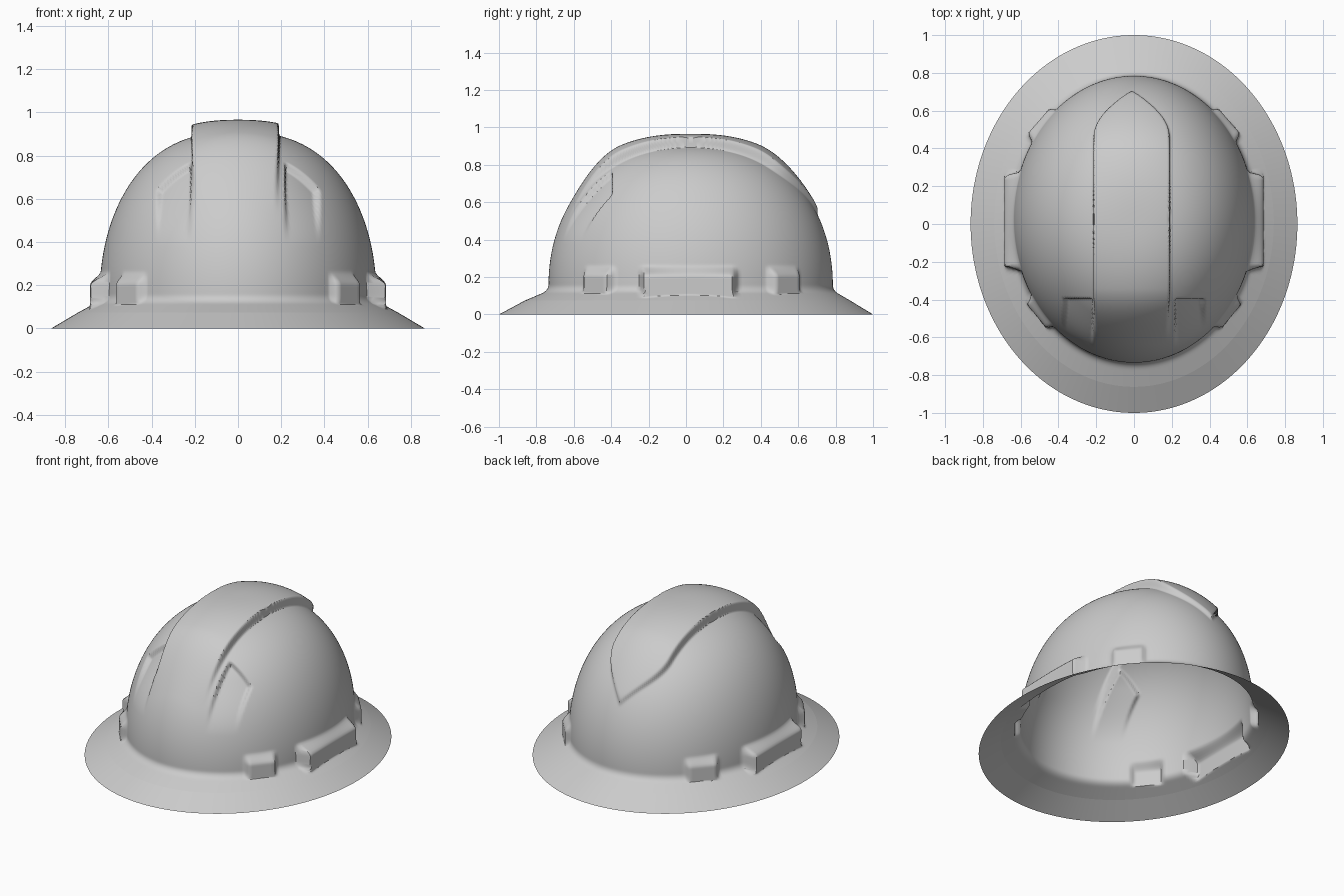
import bpy, bmesh, math
from mathutils import Vector

cube = bpy.data.objects.get("Cube")
if cube:
    bpy.data.objects.remove(cube, do_unlink=True)

SECTORS = 320
BASE_Z, DOME_H = 0.16, 0.75          # foot and height of the dome
DOME = (0.64, 0.76, 0.025)           # half width, half depth, centre y
SHELF = (0.74, 0.87, 0.008)          # where crown and brim meet
RIM = (0.865, 1.0, 0.0)
SHELF_Z = 0.074

plastic = bpy.data.materials.new("light_grey_plastic")
plastic.use_nodes = True
grey = (0.6, 0.6, 0.6, 1)
plastic.diffuse_color = grey
plastic.node_tree.nodes["Principled BSDF"].inputs["Base Color"].default_value = grey


def step(a, b, v):
    """Smooth ramp from 0 at a to 1 at b."""
    t = min(1, max(0, (v - a) / (b - a)))
    return t * t * (3 - 2 * t)


def mix(a, b, t):
    return tuple(p + (q - p) * t for p, q in zip(a, b))


def ring(shape, z, scale=1):
    """Oval ring of points."""
    rx, ry, cy = shape
    angles = [2 * math.pi * i / SECTORS for i in range(SECTORS)]
    return [Vector((rx * scale * math.cos(a), cy + ry * scale * math.sin(a), z))
            for a in angles]


def crest(p):
    """Height of the raised centre band, pointed at the back."""
    half = 0.195
    if p.y > 0.45:
        half *= 1 - ((p.y - 0.45) / 0.25) ** 2
    edge = step(half + 0.01, half - 0.015, abs(p.x + 0.012))
    fade = step(-0.64, -0.32, p.y) * (1 - 0.65 * step(0.35, 0.68, p.y))
    return 0.056 * edge * fade * step(0.45, 0.6, p.z)


def recess(p):
    """Depth of the two scooped recesses at the front."""
    x = abs(p.x)
    sides = step(0.215, 0.235, x) * step(0.38, 0.365, x)
    return 0.03 * sides * step(-0.393, -0.41, p.y) * step(0.38, 0.68, p.z)


# Accessory lugs: outward direction, face distance, centre along face, half length
LUGS = [((1, 0), 0.685, 0.015, 0.265),
        ((0.755, 0.655), 0.738, 0.08, 0.11),
        ((0.773, -0.634), 0.708, -0.05, 0.105)]


def add_lugs(p):
    side = 1 if p.x >= 0 else -1
    q = Vector((abs(p.x), p.y))
    for direction, dist, centre, half in LUGS:
        n = Vector(direction)
        along = q.dot(Vector((-n.y, n.x))) - centre
        gap = dist - q.dot(n)
        if 0 < gap < 0.3:
            q += n * gap * step(half, half - 0.03, abs(along)) * step(0.265, 0.2, p.z)
    return Vector((side * q.x, q.y, p.z))


def mould(p):
    """Press crest, recesses and lugs into the plain dome."""
    if p.z > BASE_Z:
        n = Vector((p.x / DOME[0] ** 2, (p.y - DOME[2]) / DOME[1] ** 2,
                    (p.z - BASE_Z) / DOME_H ** 2)).normalized()
        p = p + n * (crest(p) - recess(p))
    return add_lugs(p) if p.z < 0.3 else p


def make_shell(name, rings, top=None):
    bm = bmesh.new()
    rows = [[bm.verts.new(p) for p in r] for r in rings]
    for upper, lower in zip(rows, rows[1:]):
        for i in range(SECTORS):
            j = (i + 1) % SECTORS
            bm.faces.new((upper[i], lower[i], lower[j], upper[j]))
    if top is not None:
        tip = bm.verts.new(top)
        for i in range(SECTORS):
            bm.faces.new((tip, rows[0][i], rows[0][(i + 1) % SECTORS]))
    mesh = bpy.data.meshes.new(name)
    bm.to_mesh(mesh)
    bm.free()
    mesh.materials.append(plastic)
    obj = bpy.data.objects.new(name, mesh)
    bpy.context.collection.objects.link(obj)
    bpy.ops.object.select_all(action="DESELECT")
    obj.select_set(True)
    bpy.context.view_layer.objects.active = obj
    bpy.ops.object.shade_smooth_by_angle(angle=math.radians(45))


# Crown: rounded dome, then a fillet and a short shelf that run into the brim
rings = []
DOME_RINGS = 120
for k in range(1, DOME_RINGS + 1):
    a = math.pi / 2 * k / DOME_RINGS
    rings.append(ring(DOME, BASE_Z + DOME_H * math.cos(a), math.sin(a) ** 0.8))
for k in range(1, 9):
    t = k / 8
    z = (1 - t) ** 2 * BASE_Z + 2 * t * (1 - t) * 0.128 + t * t * 0.112
    rings.append(ring(mix(DOME, SHELF, 0.3 * t * t), z))
fillet_end = mix(DOME, SHELF, 0.3)
for k in range(1, 9):
    t = k / 8
    rings.append(ring(mix(fillet_end, SHELF, t), 0.112 + (SHELF_Z - 0.112) * t))
top = mould(Vector((0, DOME[2], BASE_Z + DOME_H)))
make_shell("crown", [[mould(p) for p in r] for r in rings], top)

# Brim: thin sloping oval skirt all round
make_shell("brim", [ring(mix(SHELF, RIM, k / 6), SHELF_Z * (1 - k / 6))
                    for k in range(7)])
